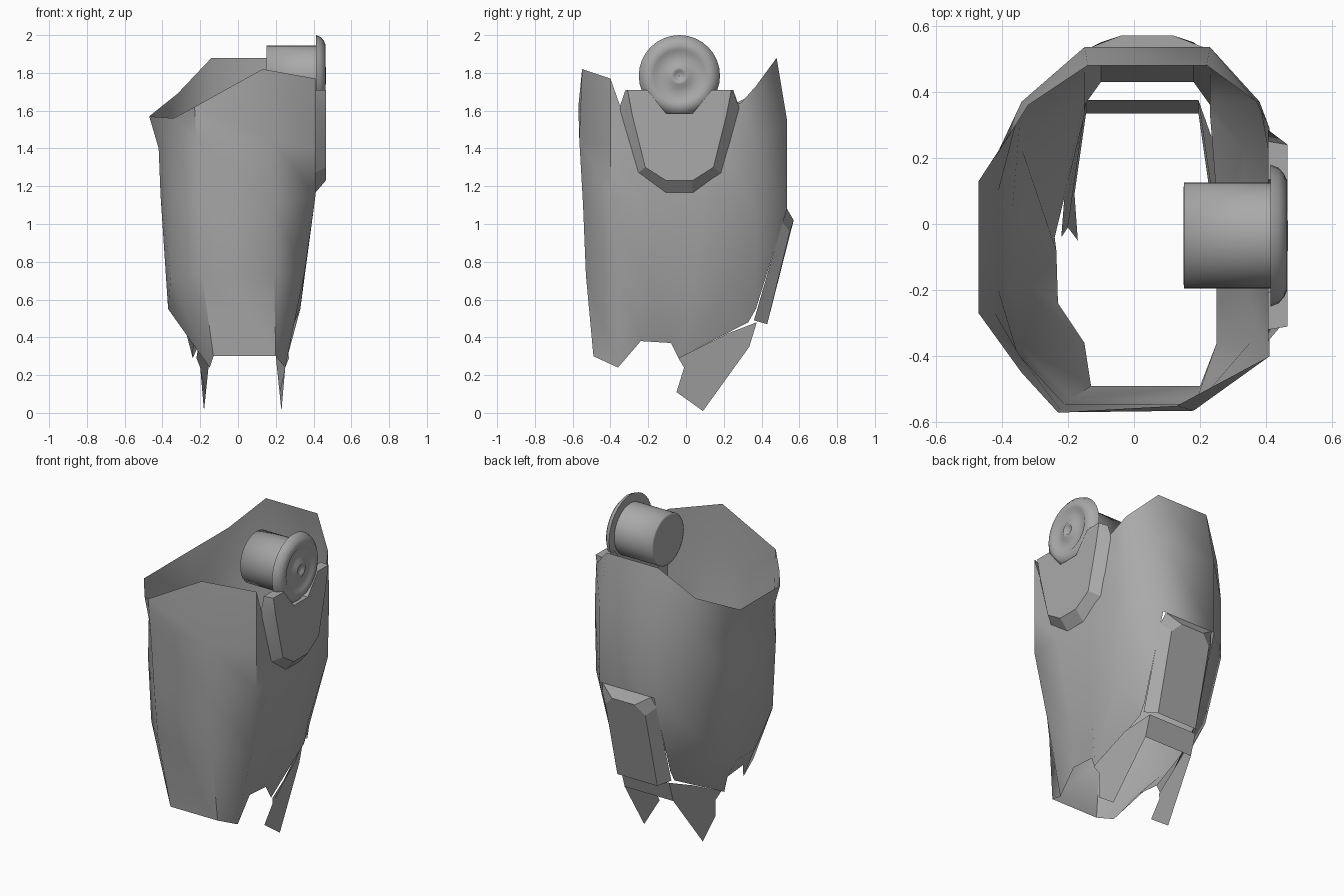
import bpy, math

cube = bpy.data.objects.get("Cube")
if cube:
    bpy.data.objects.remove(cube, do_unlink=True)

GREY = (0.4, 0.4, 0.4, 1.0)
armour_grey = bpy.data.materials.new("armour_grey")
armour_grey.use_nodes = True
armour_grey.diffuse_color = GREY
armour_grey.node_tree.nodes["Principled BSDF"].inputs["Base Color"].default_value = GREY


def make_part(name, verts, faces, smooth_angle=30):
    """Create a mesh part with outward faces, the material and smoothing by angle."""
    mesh = bpy.data.meshes.new(name)
    mesh.from_pydata(verts, [], faces)
    mesh.validate()
    mesh.materials.append(armour_grey)
    part = bpy.data.objects.new(name, mesh)
    bpy.context.collection.objects.link(part)
    bpy.ops.object.select_all(action='DESELECT')
    part.select_set(True)
    bpy.context.view_layer.objects.active = part
    bpy.ops.object.mode_set(mode='EDIT')
    bpy.ops.mesh.select_all(action='SELECT')
    bpy.ops.mesh.normals_make_consistent(inside=False)
    bpy.ops.object.mode_set(mode='OBJECT')
    bpy.ops.object.shade_smooth_by_angle(angle=math.radians(smooth_angle))
    return part


def bridge(count, start_a, start_b, closed=True):
    """Quads between two equal rows of vertices."""
    steps = count if closed else count - 1
    return [(start_a + i, start_a + (i + 1) % count,
             start_b + (i + 1) % count, start_b + i) for i in range(steps)]


# Shell: columns run from the front corner round the side to the back corner,
# each listed from upper to lower
side_columns = [
    [(.18, -.565, 1.45), (.19, -.545, 1.1), (.19, -.53, .73), (.2, -.49, .3)],
    [(.41, -.4, 1.4), (.41, -.4, 1.15), (.35, -.36, .73), (.25, -.36, .24)],
    [(.41, -.27, 1.4), (.41, -.2, 1.15), (.33, -.16, .55), (.25, -.24, .38)],
    [(.41, .2, 1.4), (.41, .1, 1.15), (.33, .02, .55), (.25, -.08, .37)],
    [(.38, .37, 1.45), (.37, .37, 1.05), (.33, .23, .68), (.26, -.04, .29)],
    [(.23, .535, 1.55), (.23, .535, 1.08), (.23, .37, .55), (.23, .33, .48)],
]
# The other side keeps the heights and depths but has its own widths
right_widths = [(.22, .21, .19, .13), (.345, .35, .355, .15), (.42, .41, .37, .23),
                (.42, .41, .37, .235), (.34, .34, .34, .24), (.15, .15, .15, .15)]
left_rim = [(.13, -.55, 1.82), (.41, -.4, 1.77), (.41, -.34, 1.6),
            (.41, .29, 1.64), (.37, .37, 1.73), (.22, .48, 1.88)]
right_rim = [(-.23, -.57, 1.62), (-.34, -.45, 1.56), (-.47, -.27, 1.57),
             (-.47, .13, 1.57), (-.32, .36, 1.69), (-.14, .48, 1.88)]

left_half = [[rim] + col for rim, col in zip(left_rim, side_columns)]
right_half = [[rim] + [(-w, y, z) for w, (x, y, z) in zip(widths, col)]
              for rim, widths, col in zip(right_rim, right_widths, side_columns)]
columns = left_half + right_half[::-1]
rows = len(columns[0])
verts = [p for col in columns for p in col]
faces = []
for c in range(len(columns)):
    nxt = (c + 1) % len(columns)
    is_back = c == len(left_half) - 1
    for r in range(rows - 1):
        if is_back and r >= 2:      # open behind the back panel
            continue
        faces.append((c * rows + r, c * rows + r + 1,
                      nxt * rows + r + 1, nxt * rows + r))
make_part("thigh_shell", verts, faces, 50)

# Lower strap with a pointed tab on each side, joined by a strip at the back
tab = [(.27, -.04, .29), (.25, -.01, .24), (.22, -.05, .11), (.23, .09, .01),
       (.195, .335, .35), (.195, .375, .48), (.25, .22, .42)]
n = len(tab)
verts = tab + [(.05 - x, y, z) for x, y, z in tab]
faces = [tuple(range(n)), tuple(reversed(range(n, 2 * n))),
         (4, n + 4, n + 5, 5)]
make_part("lower_strap", verts, faces, 20)


# Raised back panel: an open-bottomed sheet with sloping sides
def mirrored_row(half, centre):
    """Extend half of an outline across its centre line in x."""
    return ([(centre + x, y, z) for x, y, z in half] +
            [(centre - x, y, z) for x, y, z in reversed(half)])


panel_base = mirrored_row([(.19, .36, .49), (.19, .51, 1.01), (.17, .535, 1.08)], .04)
panel_face = mirrored_row([(.14, .43, .47), (.14, .55, .96), (.08, .57, 1.02)], .04)
n = len(panel_base)
make_part("back_panel", panel_base + panel_face,
          bridge(n, 0, n, closed=False) + [tuple(range(n, 2 * n))], 20)

# Bevelled hip plate with a notch that cradles the pod
POD_Y, POD_Z = -.035, 1.785


def plate_ring(half, x):
    """Outline of the plate at one depth, mirrored about the pod."""
    near = [(x, POD_Y + y, z) for y, z in half]
    far = [(x, POD_Y - y, z) for y, z in reversed(half)]
    return near + far


notch = [(.17, 1.71), (.07, 1.585)]
base = plate_ring([(.07, 1.16), (.22, 1.27), (.32, 1.61), (.285, 1.71)] + notch, .405)
face = plate_ring([(.07, 1.23), (.18, 1.3), (.25, 1.58), (.275, 1.71)] + notch, .465)
n = len(base)
# caps are split into strips across the plate, because the outline is concave
caps = []
for start in (0, n):
    caps += [tuple(start + i for i in (k, k + 1, n - 2 - k, n - 1 - k)) for k in (0, 1)]
    caps += [tuple(start + i for i in (2, 3, 4, 5)),
             tuple(start + i for i in (6, 7, 8, 9)),
             tuple(start + i for i in (2, 5, 6, 9))]
make_part("hip_plate", base + face, bridge(n, 0, n) + caps, 20)

# Round pod turned about the x axis: barrel, flange and stepped face
pod_profile = [(.001, .15), (.145, .15), (.16, .152), (.16, .415), (.215, .413),
               (.205, .438), (.185, .455), (.165, .463), (.14, .46), (.125, .45),
               (.065, .452), (.045, .466), (.03, .466), (.022, .455), (.001, .455)]
SEGMENTS = 32
verts, faces = [], []
for k, (radius, x) in enumerate(pod_profile):
    for s in range(SEGMENTS):
        a = 2 * math.pi * s / SEGMENTS
        verts.append((x, POD_Y + radius * math.cos(a), POD_Z + radius * math.sin(a)))
    if k:
        faces += bridge(SEGMENTS, (k - 1) * SEGMENTS, k * SEGMENTS)
make_part("hip_pod", verts, faces, 85)
